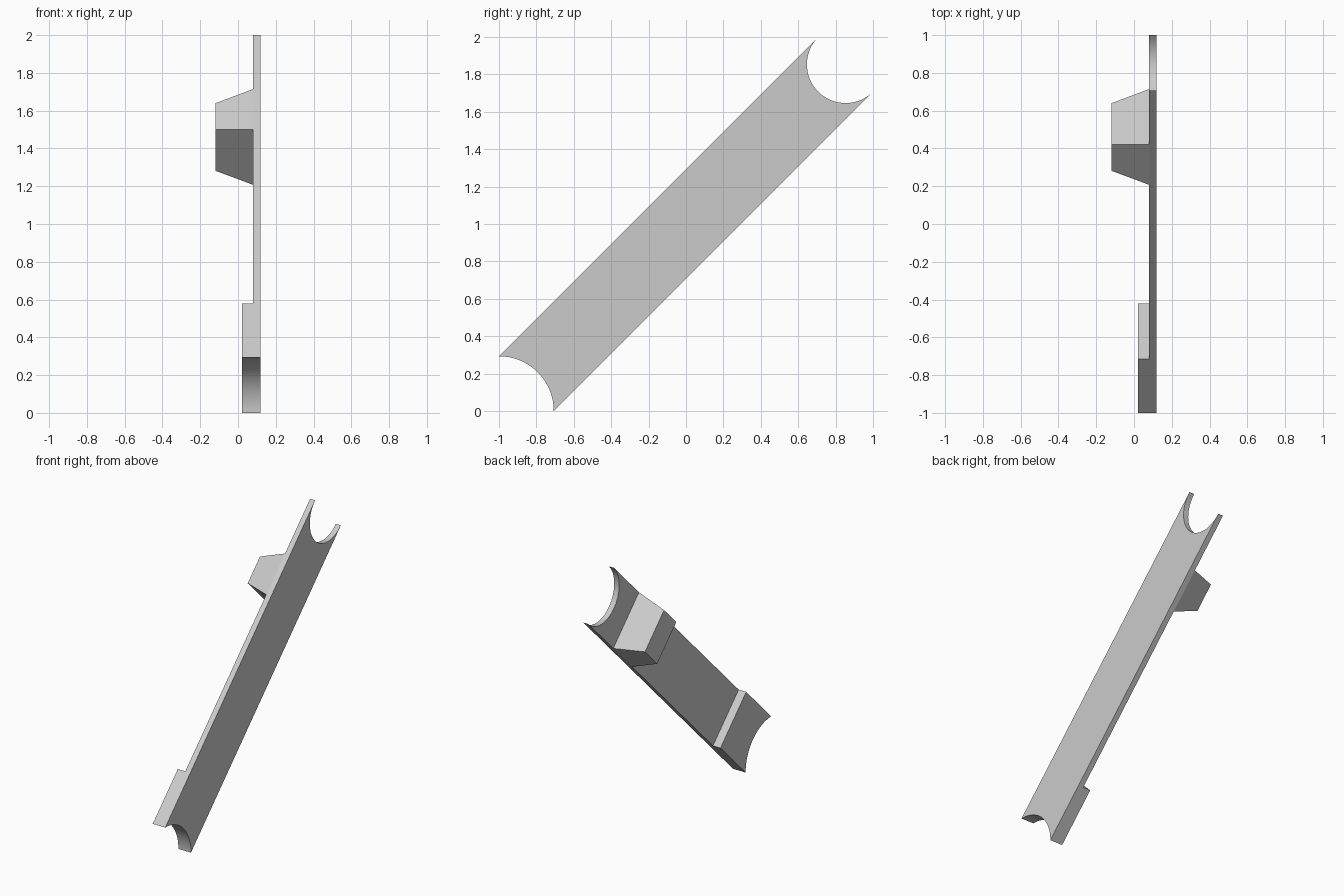
import bpy, bmesh, math

cube = bpy.data.objects.get("Cube")
if cube:
    bpy.data.objects.remove(cube, do_unlink=True)

R = math.sqrt(0.5)
HALF = (1 - R) * R          # half width of the bar
END = 1 + HALF              # distance from the middle to each end chord

grey = bpy.data.materials.new("plain_grey")
grey.use_nodes = True
colour = (0.6, 0.6, 0.6, 1)
grey.diffuse_color = colour
grey.node_tree.nodes["Principled BSDF"].inputs["Base Color"].default_value = colour


def place(x, s, t):
    """Bar coordinates (s along, t across) turned to the 45 degree slope."""
    return (x, (s - t) * R, 1 + (s + t) * R)


def arc(centre, radius, start, stop, steps=32):
    angles = [math.radians(start + (stop - start) * i / steps) for i in range(steps + 1)]
    return [(centre + radius * math.cos(a), radius * math.sin(a)) for a in angles]


def loft(name, x0, outline0, x1, outline1):
    """Solid between two outlines with matching points."""
    bm = bmesh.new()
    a = [bm.verts.new(place(x0, s, t)) for s, t in outline0]
    b = [bm.verts.new(place(x1, s, t)) for s, t in outline1]
    bm.faces.new(a)
    bm.faces.new(b)
    for i in range(len(a)):
        j = (i + 1) % len(a)
        bm.faces.new((a[i], a[j], b[j], b[i]))
    bmesh.ops.recalc_face_normals(bm, faces=bm.faces)
    mesh = bpy.data.meshes.new(name)
    bm.to_mesh(mesh)
    bm.free()
    mesh.materials.append(grey)
    obj = bpy.data.objects.new(name, mesh)
    bpy.context.collection.objects.link(obj)
    bpy.ops.object.select_all(action="DESELECT")
    obj.select_set(True)
    bpy.context.view_layer.objects.active = obj
    bpy.ops.object.shade_smooth_by_angle(angle=math.radians(30))
    return obj


def rectangle(s0, s1, half):
    return [(s0, -half), (s0, half), (s1, half), (s1, -half)]


# Concave ends: a quarter circle at the foot, a half circle at the head
foot_arc = arc(-2 * R, 1 - R, -45, 45)
head_arc = arc(END, HALF, 90, 270)

# Long thin bar
bar = foot_arc + head_arc
loft("bar_plate", 0.08, bar, 0.12, bar)

# Thicker pad at the foot
pad = foot_arc + [(-0.803, HALF), (-0.803, -HALF)]
loft("foot_pad", 0.02, pad, 0.08, pad)

# Tapered block near the head
taper = 0.053
loft("tapered_block", 0.08, rectangle(0.5, 0.803, HALF),
     -0.12, rectangle(0.5 + taper, 0.803 - taper, HALF - taper))
